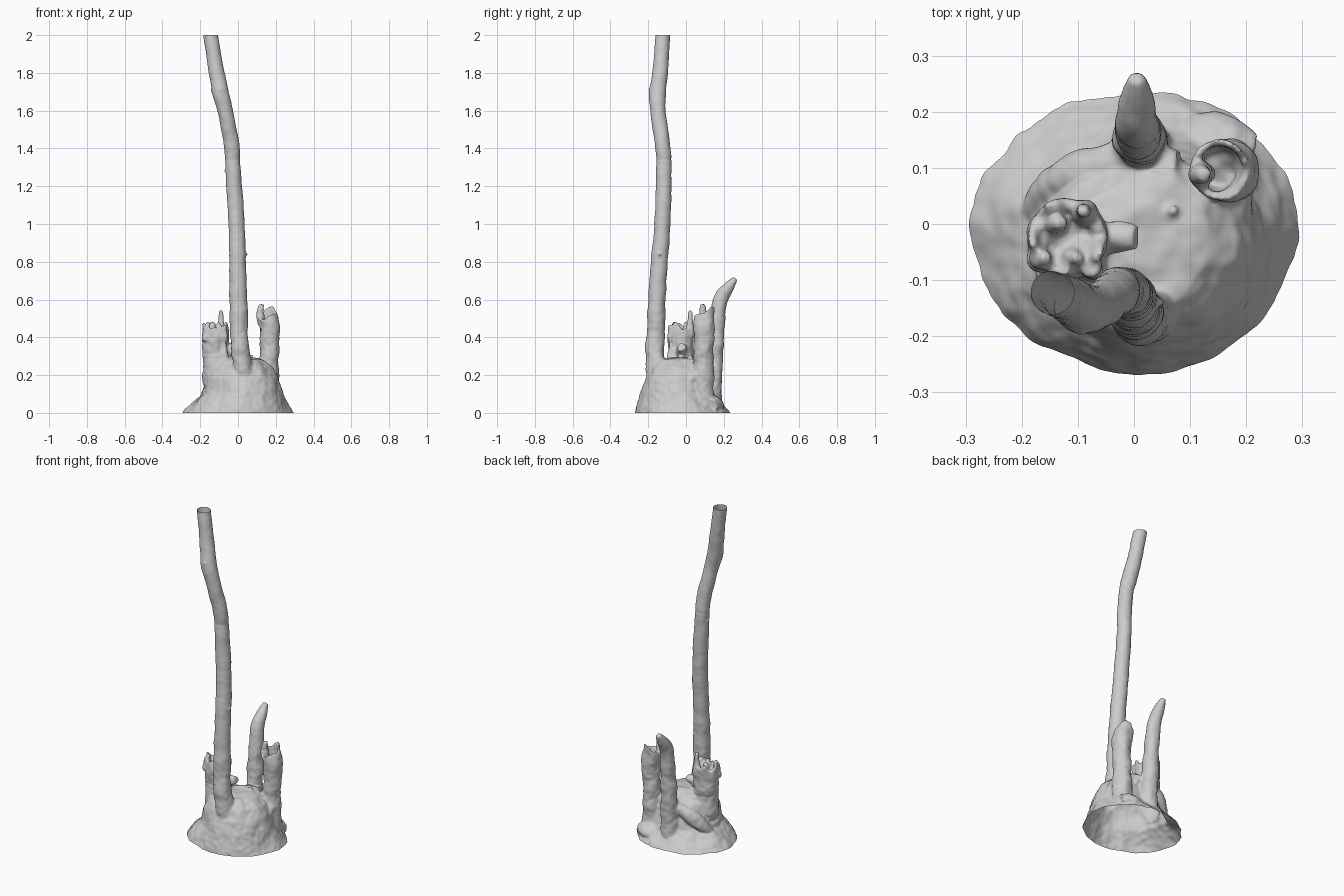
import bpy, bmesh, math, random
from mathutils import Vector, noise

if "Cube" in bpy.data.objects:
    bpy.data.objects.remove(bpy.data.objects["Cube"])

random.seed(4)
bm = bmesh.new()


def skin(rings, start, end):
    """Loft vertex rings into a closed body with a centre point at each end."""
    vs = [[bm.verts.new(p) for p in ring] for ring in rings]
    n = len(vs[0])
    for a, b in zip(vs, vs[1:]):
        for i in range(n):
            j = (i + 1) % n
            bm.faces.new((a[i], a[j], b[j], b[i]))
    for ring, p in ((vs[0], start), (vs[-1], end)):
        c = bm.verts.new(p)
        for i in range(n):
            bm.faces.new((ring[i], ring[(i + 1) % n], c))


def smooth_path(pts, steps=6):
    """Catmull-Rom through (x, y, z, radius) points."""
    p = [Vector(q) for q in pts]
    p = [2 * p[0] - p[1]] + p + [2 * p[-1] - p[-2]]
    out = []
    for a, b, c, d in zip(p, p[1:], p[2:], p[3:]):
        for k in range(steps):
            t = k / steps
            out.append(0.5 * (2 * b + (c - a) * t + (2 * a - 5 * b + 4 * c - d) * t * t
                              + (3 * b - a - 3 * c + d) * t ** 3))
    return out + [p[-2]]


def branch(pts, lip=None, depth=0.0, n=28):
    """Round branch; lip(angle) lifts the broken rim, depth hollows the end."""
    path = smooth_path(pts)
    rings = []
    for k, q in enumerate(path):
        d = path[min(k + 1, len(path) - 1)] - path[max(k - 1, 0)]
        rot = d.to_3d().normalized().to_track_quat('Z', 'Y')
        rings.append([q.to_3d() + rot @ Vector((math.cos(a), math.sin(a), 0)) * q.w
                      for a in (2 * math.pi * i / n for i in range(n))])
    end = path[-1].to_3d()
    if lip:
        for i in range(n):
            rings[-1][i].z += lip(2 * math.pi * i / n)
        rim = rings[-1]
        for s, drop in ((0.78, 0.0), (0.62, depth)):
            rings.append([end.lerp(p, s) - Vector((0, 0, drop)) for p in rim])
        end = end - Vector((0, 0, depth))
    skin(rings, path[0].to_3d(), end)


# Root mound: z, x min, x max, y min, y max
levels = [(-.05, -.34, .32, -.295, .275), (0, -.30, .28, -.275, .228),
          (.05, -.25, .255, -.26, .185), (.1, -.19, .23, -.242, .145),
          (.18, -.17, .208, -.22, .125), (.24, -.145, .178, -.19, .115),
          (.28, -.10, .13, -.15, .085), (.295, -.03, .07, -.08, .03)]
rings = []
for z, x0, x1, y0, y1 in levels:
    ring = []
    for i in range(64):
        a = 2 * math.pi * i / 64
        f = 1 + 0.07 * math.cos(a - 0.75) ** 3 + 0.012 * math.sin(7 * a + 9 * z)
        ring.append(Vector(((x0 + x1) / 2 + (x1 - x0) / 2 * f * math.cos(a),
                            (y0 + y1) / 2 + (y1 - y0) / 2 * f * math.sin(a), z)))
    rings.append(ring)
skin(rings, (0, 0, -.05), (.02, -.02, .295))

# Tall living stem
branch([(.055, -.14, .02, .07), (.033, -.158, .2, .055), (.006, -.163, .4, .049),
        (.0, -.145, .75, .045), (-.008, -.125, 1.0, .043), (-.027, -.117, 1.3, .041),
        (-.034, -.125, 1.42, .041), (-.068, -.148, 1.6, .041), (-.093, -.15, 1.7, .044),
        (-.122, -.132, 1.85, .040), (-.152, -.12, 2.05, .039)])

# Left broken stump: splintered top, side knob, loose strand and a tall splinter
branch([(-.115, -.03, -.02, .09), (-.118, -.03, .15, .072), (-.116, -.027, .3, .07),
        (-.12, -.025, .455, .069)],
       lambda a: 0.015 * math.sin(5 * a) + random.uniform(-.02, .02), .03)
branch([(-.1, -.025, .3, .04), (-.05, -.025, .33, .032), (.005, -.025, .35, .022)])
branch([(-.09, .02, .4, .024), (-.088, .022, .48, .019), (-.09, .022, .54, .009)], n=12)
branch([(-.08, -.07, .26, .03), (-.07, -.08, .36, .017), (-.08, -.075, .46, .02)], n=12)
for x, y in ((-.165, -.06), (-.11, -.06), (-.14, .0)):
    branch([(x, y, .38, .026), (x, y, .44, .022), (x + .01, y, .48, .011)], n=12)

# Right hollow stump, bending left with its rim high on that side
branch([(.16, .09, -.02, .065), (.162, .092, .2, .053), (.168, .095, .4, .053),
        (.165, .097, .47, .055), (.152, .097, .525, .054)],
       lambda a: -.03 * math.cos(a) + .01 * math.sin(3 * a) + random.uniform(-.006, .006), .09)
branch([(.125, .09, .47, .022), (.118, .09, .53, .02), (.125, .09, .575, .012)], n=12)

# Back stump with a pointed tip leaning backwards
branch([(.01, .12, -.02, .065), (.01, .138, .15, .052), (.008, .153, .35, .044),
        (.006, .165, .5, .041), (.005, .182, .6, .039), (.004, .222, .66, .032),
        (.004, .262, .712, .014)])

# Surface roots and bark ridges
branch([(.07, .15, .02, .03), (.14, .16, .05, .04), (.21, .135, .04, .035)])
branch([(.18, .06, .2, .025), (.19, -.03, .14, .025), (.19, -.13, .09, .02)])
branch([(-.17, .02, .08, .03), (-.12, .08, .16, .04), (-.03, .11, .22, .035), (.08, .1, .24, .035)])
branch([(-.17, -.07, .06, .03), (-.1, -.12, .08, .04), (0, -.19, .06, .035)])

# Small knots on stem and mound
for a, b, r in (((.02, -.14, .82), (.049, -.14, .845), .014),
                ((-.1, -.15, 1.68), (-.145, -.15, 1.715), .014),
                ((-.08, -.15, 1.69), (-.095, -.195, 1.715), .012),
                ((-.04, -.12, 1.27), (-.075, -.12, 1.285), .013),
                ((.1, -.1, .2), (.1, -.12, .27), .02),
                ((.14, -.04, .2), (.15, -.06, .25), .02),
                ((.07, .02, .25), (.07, .025, .31), .014)):
    branch([(*a, r), (*b, r * .6)], n=12)

bmesh.ops.recalc_face_normals(bm, faces=bm.faces)
mesh = bpy.data.meshes.new("tree_stump")
bm.to_mesh(mesh)
bm.free()
obj = bpy.data.objects.new("tree_stump", mesh)
bpy.context.collection.objects.link(obj)

# Fuse all parts into one skin
rm = obj.modifiers.new("fuse", 'REMESH')
rm.mode, rm.voxel_size = 'VOXEL', 0.0065
sm = obj.modifiers.new("soften", 'SMOOTH')
sm.factor, sm.iterations = 0.5, 4
fused = bpy.data.meshes.new_from_object(obj.evaluated_get(bpy.context.evaluated_depsgraph_get()))
obj.modifiers.clear()

# Bark bumps, then cut the open bottom and the open top of the stem
bm = bmesh.new()
bm.from_mesh(fused)
bm.normal_update()
moves = []
for v in bm.verts:
    rough = 1.0 if v.co.z < .35 else max(.35, 1 - (v.co.z - .35) * 2)
    d = .009 * noise.noise(v.co * 13) + .003 * noise.noise(v.co * 36)
    moves.append(v.normal * d * rough)
for v, m in zip(bm.verts, moves):
    v.co += m
for z, s in ((0, -1), (2, 1)):
    bmesh.ops.bisect_plane(bm, geom=bm.verts[:] + bm.edges[:] + bm.faces[:],
                           plane_co=(0, 0, z), plane_no=(0, 0, s), clear_outer=True)
for f in bm.faces:
    f.smooth = True
bm.to_mesh(fused)
bm.free()
obj.data = fused
